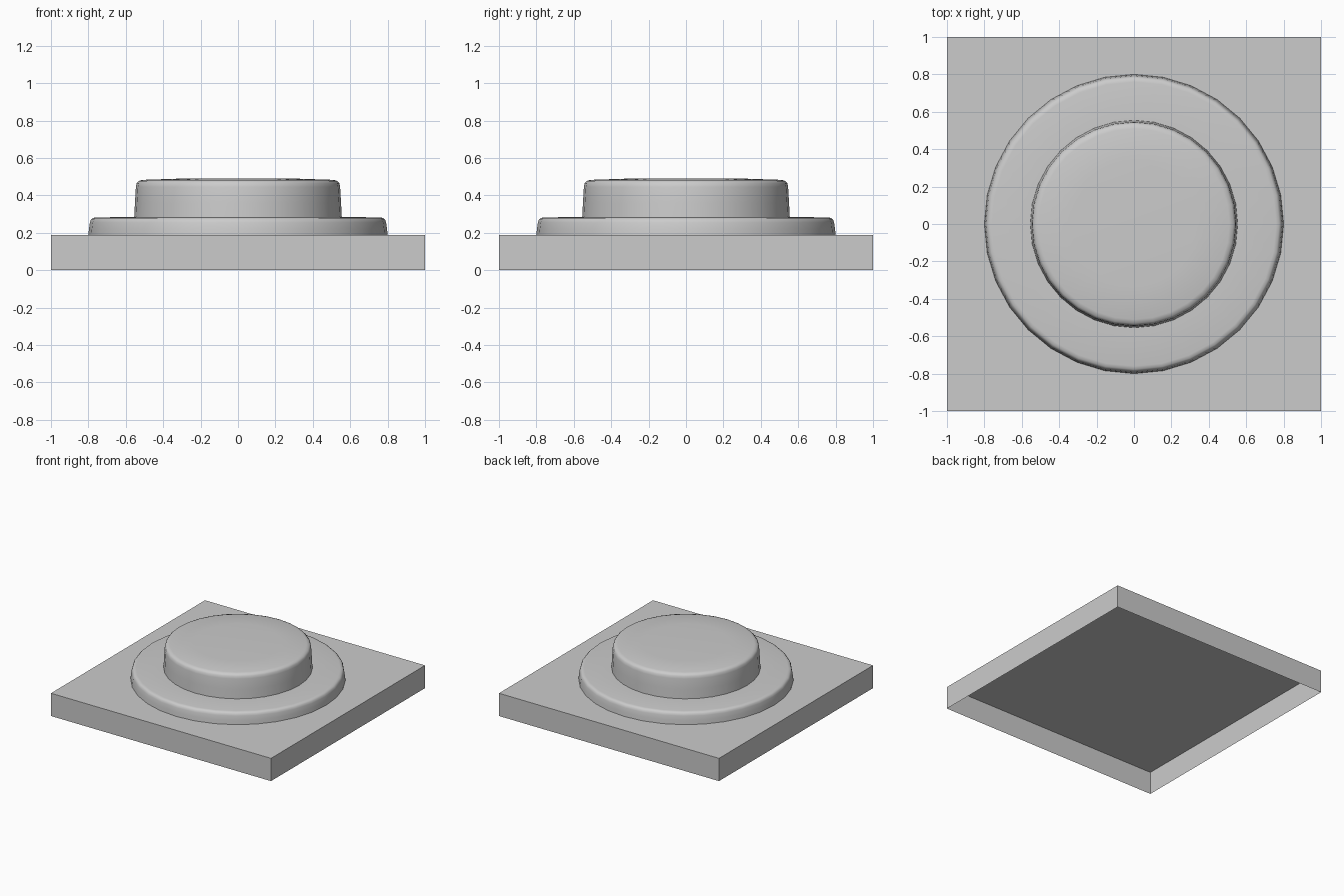
import bpy, bmesh, math

if "Cube" in bpy.data.objects:
    bpy.data.objects.remove(bpy.data.objects["Cube"])

grey = bpy.data.materials.new("plain grey")
grey.diffuse_color = (0.6, 0.6, 0.6, 1)
grey.use_nodes = True
grey.node_tree.nodes["Principled BSDF"].inputs["Base Color"].default_value = grey.diffuse_color


def finish(bm, name):
    mesh = bpy.data.meshes.new(name)
    bm.to_mesh(mesh)
    bm.free()
    mesh.materials.append(grey)
    obj = bpy.data.objects.new(name, mesh)
    bpy.context.collection.objects.link(obj)
    return obj


def lathe(name, profile, segments=32):
    """Smooth round part, open below, closed by a fan at its centre."""
    bm = bmesh.new()
    rings = [[bm.verts.new((r * math.cos(2 * math.pi * i / segments),
                            r * math.sin(2 * math.pi * i / segments), z))
              for i in range(segments)] for r, z in profile[:-1]]
    centre = bm.verts.new((0, 0, profile[-1][1]))
    for i in range(segments):
        j = (i + 1) % segments
        for low, high in zip(rings, rings[1:]):
            bm.faces.new((low[i], low[j], high[j], high[i]))
        bm.faces.new((rings[-1][i], rings[-1][j], centre))
    for f in bm.faces:
        f.smooth = True
    return finish(bm, name)


# Square base: thin shell with an open underside
bm = bmesh.new()
bmesh.ops.create_cube(bm, size=1)
for v in bm.verts:
    v.co = (v.co.x * 2, v.co.y * 2, (v.co.z + 0.5) * 0.187)
bmesh.ops.delete(bm, geom=[f for f in bm.faces if f.normal.z < -0.5],
                 context='FACES_ONLY')
finish(bm, "square_base")

# Wide lower disc with a rounded rim
lathe("lower_disc", [(0.80, 0.187), (0.797, 0.22), (0.792, 0.255), (0.787, 0.27),
                     (0.777, 0.279), (0.76, 0.282), (0.55, 0.285), (0, 0.286)])

# Raised button with tapered side and slightly domed top
lathe("raised_button", [(0.555, 0.28), (0.551, 0.36), (0.546, 0.445), (0.542, 0.465),
                        (0.532, 0.477), (0.51, 0.483), (0.33, 0.489), (0, 0.491)])
